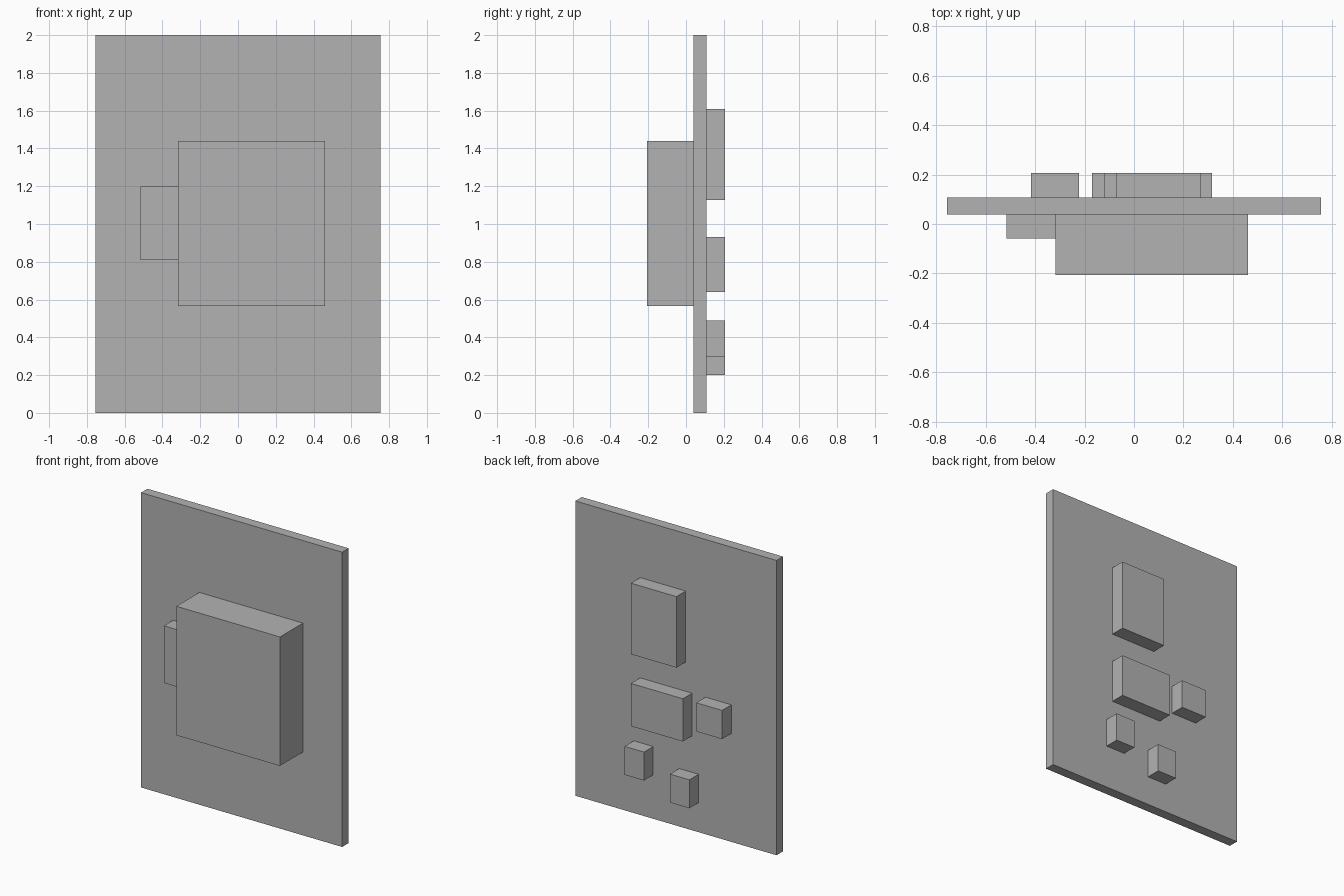
import bpy
import bmesh
from mathutils import Vector

cube = bpy.data.objects.get("Cube")
if cube:
    bpy.data.objects.remove(cube, do_unlink=True)

# Single flat grey
grey = bpy.data.materials.new("plain_grey")
grey.use_nodes = True
colour = (0.45, 0.45, 0.45, 1)
grey.diffuse_color = colour
grey.node_tree.nodes["Principled BSDF"].inputs["Base Color"].default_value = colour


def box(name, x, y, z):
    """Box spanning the (low, high) range on each axis."""
    low, high = (Vector(corner) for corner in zip(x, y, z))
    bm = bmesh.new()
    bmesh.ops.create_cube(bm, size=1)
    bmesh.ops.scale(bm, vec=high - low, verts=bm.verts)
    mesh = bpy.data.meshes.new(name)
    bm.to_mesh(mesh)
    bm.free()
    mesh.materials.append(grey)
    obj = bpy.data.objects.new(name, mesh)
    obj.location = (low + high) / 2
    bpy.context.collection.objects.link(obj)
    return obj


# Depth levels shared by the parts
FRONT, PLATE_FRONT, PLATE_BACK, BACK = -0.207, 0.039, 0.108, 0.207

# Upright plate
box("back_plate", (-0.755, 0.755), (PLATE_FRONT, PLATE_BACK), (0, 2))

# Large housing and the small block beside it on the front
box("front_housing", (-0.318, 0.46), (FRONT, PLATE_FRONT), (0.565, 1.44))
box("front_side_block", (-0.515, -0.318), (-0.058, PLATE_FRONT), (0.81, 1.198))

# Raised blocks on the rear
rear_blocks = {
    "rear_tall_block": ((-0.073, 0.268), (1.128, 1.61)),
    "rear_wide_block": ((-0.121, 0.268), (0.64, 0.93)),
    "rear_side_block": ((-0.416, -0.222), (0.735, 0.93)),
    "rear_upper_small_block": ((0.171, 0.316), (0.297, 0.49)),
    "rear_lower_small_block": ((-0.17, -0.025), (0.2, 0.393)),
}
for name, (x, z) in rear_blocks.items():
    box(name, x, (PLATE_BACK, BACK), z)
